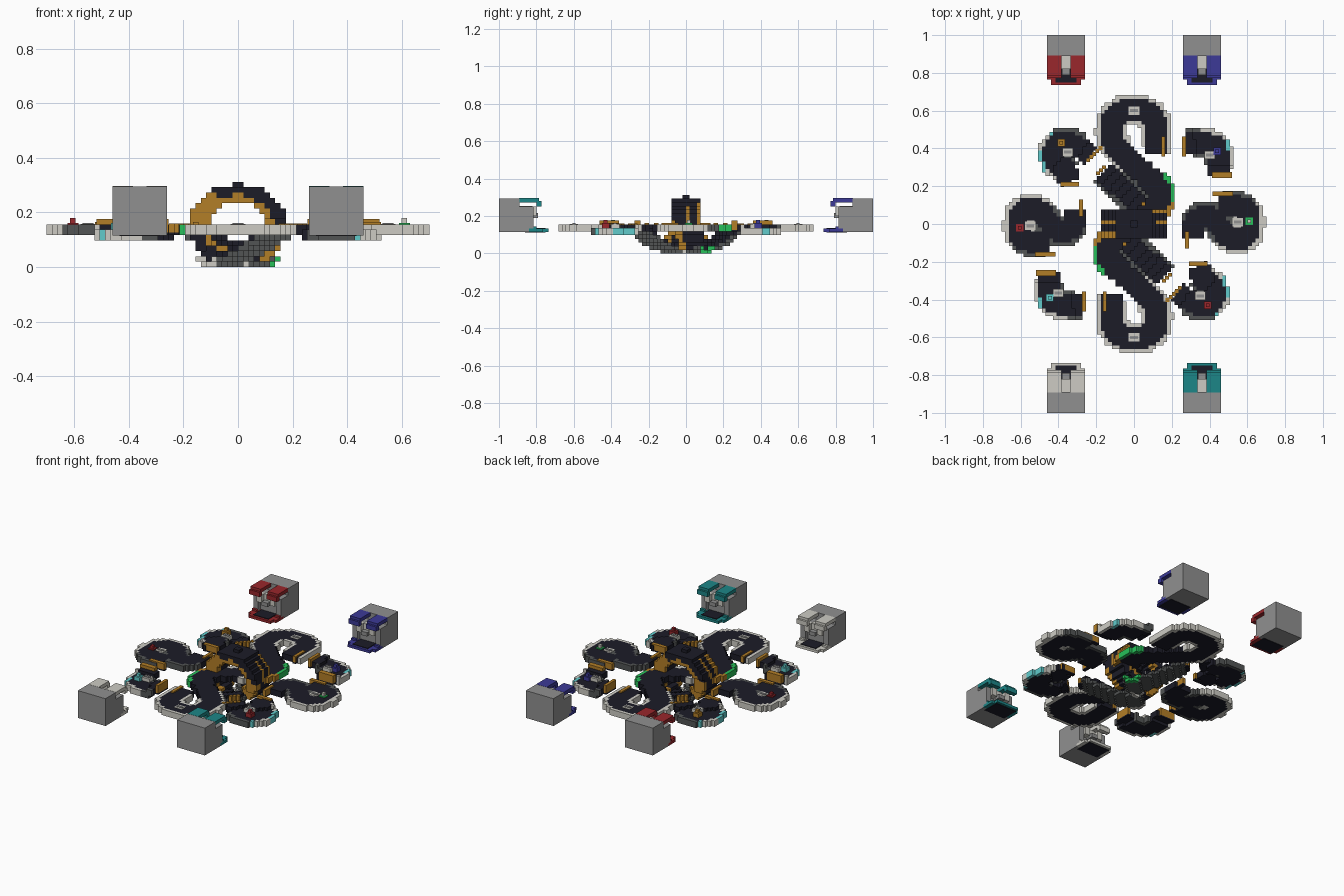
import bpy, bmesh, math
from mathutils import Vector

old = bpy.data.objects.get("Cube")
if old:
    bpy.data.objects.remove(old)

H = 0.0195  # block size
COLOURS = {
    "asphalt": (0.0115, 0.0115, 0.0205), "light_stone": (0.61, 0.60, 0.55),
    "dark_stone": (0.085, 0.09, 0.09), "gold": (0.45, 0.21, 0.02),
    "cyan": (0.12, 0.60, 0.60), "green": (0.02, 0.53, 0.10),
    "red": (0.32, 0.02, 0.025), "blue": (0.045, 0.042, 0.31),
    "teal": (0.012, 0.24, 0.245), "mid_grey": (0.28, 0.28, 0.28)}
NAMES = list(COLOURS)
MATS = []
for name, rgb in COLOURS.items():
    m = bpy.data.materials.new(name)
    m.use_nodes = True
    m.diffuse_color = (*rgb, 1)
    m.node_tree.nodes["Principled BSDF"].inputs["Base Color"].default_value = (*rgb, 1)
    MATS.append(m)


def finish(name, bm):
    me = bpy.data.meshes.new(name)
    bm.to_mesh(me)
    bm.free()
    for m in MATS:
        me.materials.append(m)
    ob = bpy.data.objects.new(name, me)
    bpy.context.collection.objects.link(ob)


def boxes(name, items):
    """Boxes given as (corner, opposite corner, colour)."""
    bm = bmesh.new()
    for lo, hi, col in items:
        a, b = Vector(lo), Vector(hi)
        made = bmesh.ops.create_cube(bm, size=1)["verts"]
        for v in made:
            v.co = (a + b) / 2 + v.co * Vector([abs(k) for k in b - a])
        for f in {f for v in made for f in v.link_faces}:
            f.material_index = NAMES.index(col)
    finish(name, bm)


def blocks(name, cells):
    """Skin of a set of grid blocks, hidden faces left out."""
    bm = bmesh.new()
    seen = {}
    for c, col in cells.items():
        for axis in range(3):
            for d in (0, 1):
                n = list(c)
                n[axis] += 2 * d - 1
                if tuple(n) in cells:
                    continue
                ring = []
                for u, v in ((0, 0), (1, 0), (1, 1), (0, 1)):
                    p = list(c)
                    p[axis] += d
                    p[(axis + 1) % 3] += u
                    p[(axis + 2) % 3] += v
                    p = tuple(p)
                    if p not in seen:
                        seen[p] = bm.verts.new([k * H for k in p])
                    ring.append(seen[p])
                f = bm.faces.new(ring if d else ring[::-1])
                f.material_index = NAMES.index(col)
    finish(name, bm)


def cell(p):
    return (math.floor(p.x / H), math.floor(p.y / H), max(0, round(p.z / H)))


def curve(pts, n=30):
    """Smooth path through the points."""
    p = [Vector(q) for q in pts]
    p = [2 * p[0] - p[1]] + p + [2 * p[-1] - p[-2]]
    out = []
    for a, b, c, d in zip(p, p[1:], p[2:], p[3:]):
        for i in range(n):
            t = i / n
            out.append(0.5 * (2 * b + (c - a) * t + (2 * a - 5 * b + 4 * c - d) * t * t
                              + (3 * b - a - 3 * c + d) * t ** 3))
    return out + [p[-2]]


def road(name, pts, half, base, spans, sign):
    """Block road; spans are walls as (side, start, end, colour)."""
    path = curve([(sign * x, sign * y, z) for x, y, z in pts])
    cells, steps = {}, 14
    frames = []
    for i, p in enumerate(path):
        t = path[min(i + 1, len(path) - 1)] - path[max(i - 1, 0)]
        frames.append((p, Vector((-t.y, t.x, 0)).normalized(), i / (len(path) - 1)))
    bed = [cell(p + side * half * k / steps) for p, side, t in frames
           for k in range(-steps, steps + 1)]
    for x, y, z in bed:
        cells[x, y, z + 1] = "asphalt"
    for c in bed:
        cells.setdefault(c, base)
    for p, side, t in frames:
        for s, t0, t1, col in spans:
            if t0 <= t <= t1:
                for extra in (0.005, 0.013, 0.021):
                    x, y, z = cell(p + side * s * (half + extra))
                    cells.setdefault((x, y, z), col)
                    if base == "asphalt":
                        cells.setdefault((x, y, z + 1), col)
    blocks(name, cells)


Z, L = 0.117, 0.098  # normal and lowered road levels


def flat(pts, z=Z):
    return [(x, y, z) for x, y in pts]


hook = flat([(.11, .38), (.115, .52), (.075, .585), (0, .605), (-.08, .585), (-.12, .52),
             (-.11, .43), (0, .32), (.1, .22), (.135, .17), (.11, .08), (0, 0)])
ramp = [(-.15, .27, Z), (-.1, .22, .085), (-.03, .155, .04), (.04, .09, .01), (.09, .04, .01)]
side_loop = flat([(.46, .105), (.56, .09), (.61, .045), (.61, -.04), (.56, -.08), (.49, -.06),
                  (.42, .03), (.36, .04), (.32, .0), (.31, -.07)])
curl = [(-.34, .23, Z), (-.37, .29, Z)] + flat([(-.42, .34), (-.42, .40), (-.37, .435),
                                               (-.30, .41)], L) + [(-.235, .365, Z)]
bend = [(.28, .42, Z)] + flat([(.36, .43), (.425, .41), (.45, .35)], L) + [(.455, .27, Z)]
lt, dk, tar = "light_stone", "dark_stone", "asphalt"
for sign, tag in ((1, "back"), (-1, "front")):
    foot = "green" if sign > 0 else lt
    for name, pts, half, base, spans in (
            ("long_hook", hook, .05, tar, [(-1, 0, .62, lt), (1, .02, .58, lt),
                                           (1, .73, .86, "green"), (1, .86, .92, "gold"),
                                           (1, .92, 1, lt)]),
            ("loop_ramp", ramp, .046, dk, [(-1, 0, .85, dk), (1, 0, .7, dk),
                                           (1, .7, 1, foot), (-1, .85, 1, lt)]),
            ("side_loop", side_loop, .046, tar, [(1, 0, .16, dk), (1, .16, .56, lt),
                                                 (-1, .1, .5, lt), (-1, .55, .9, dk),
                                                 (1, .56, .8, dk)]),
            ("corner_curl", curl, .046, tar, [(1, .1, .3, lt), (1, .3, .42, "cyan"),
                                              (1, .42, .55, lt), (1, .55, .6, "cyan"),
                                              (1, .6, .85, dk), (-1, .15, .8, dk)]),
            ("corner_bend", bend, .046, tar, [(1, .05, .2, dk), (1, .2, .5, lt),
                                              (1, .5, .64, "cyan"), (1, .64, .9, lt),
                                              (-1, .1, .8, dk)])):
        road(f"{name}_{tag}", pts, half, base, spans, sign)

# Upright loop in the middle, gold along its edges
cells = {}
for i in range(361):
    t = i / 360
    a = math.radians(242 - 304 * t)
    c, s = math.cos(a), math.sin(a)
    mid = Vector((0, 0.05 * (2 * t - 1) ** 3, 0.14))
    for k in range(-14, 15):
        for r in (.098, .107, .116, .125, .134, .142):
            rim = abs(k) > 9 and r < .115
            kerb = abs(c) > .55 and k * c * s > 0 and abs(k) > 10
            seam = abs(c) > .6 and 0 < s < .75 and abs(k) < 3 and r > .13
            cells.setdefault(cell(mid + Vector((c * r * 1.18, .064 * k / 14, s * r))),
                             "gold" if rim or kerb or seam else tar)
for x in (-1, 0):
    for y in (-1, 0):
        cells[x, y, 15] = tar
blocks("upright_loop", cells)

# Gold barriers on dark footings at the road ends: x, y, half sizes, top
barriers = []


def barrier(x, y, w, d, top):
    for s in (1, -1):
        barriers.append(((s * x - w, s * y - d, .117), (s * x + w, s * y + d, .126), tar))
        barriers.append(((s * x - w, s * y - d, .126), (s * x + w, s * y + d, top), "gold"))


for spot in ((.155, .41, .01, .052, .164), (.47, .16, .055, .012, .164),
             (.465, .26, .053, .016, .176), (-.34, .21, .05, .012, .164),
             (.28, -.085, .01, .045, .164), (.265, .41, .01, .052, .176)):
    barrier(*spot)
for cx, cy, n in ((-.21, .37, 2), (-.175, .285, 1)):
    for k in range(-n, n + 1):
        barrier(cx + .016 * k, cy + .016 * k, .01, .01, .16)
boxes("end_barriers", barriers)

# Small stands and markers inside the curves
markers = []
for x, y, col in ((-.605, -.02, "red"), (.39, -.43, "red"), (.44, .385, "blue"),
                  (-.445, -.39, "cyan"), (.61, .015, "green"), (-.385, .43, "gold")):
    markers.append(((x - .02, y - .02, .13), (x + .02, y + .02, .162), col))
    cap = lt if col == "green" else col
    markers.append(((x - .01, y - .01, .162), (x + .01, y + .01, .18), cap))
for s in (1, -1):
    for x, y in ((0, .6), (.55, .01), (-.35, .38), (.40, .365)):
        x, y = s * x, s * y
        markers.append(((x - .028, y - .022, .12), (x + .028, y + .022, .158), lt))
        markers.append(((x - .02, y - .008, .158), (x + .02, y + .008, .162), "mid_grey"))
boxes("stands", markers)

# Four corner garages, open towards the middle
for sx, sy, trim, name in ((-1, 1, "red", "back_right"), (1, 1, "blue", "back_left"),
                           (-1, -1, lt, "front_right"), (1, -1, "teal", "front_left")):
    parts = []

    def add(x0, x1, y0, y1, z0, z1, col):
        cx = sx * .36
        parts.append(((cx + x0, sy * y0, z0), (cx + x1, sy * y1, z1), col))

    add(-.1, .1, .89, 1, .116, .295, "mid_grey")
    add(-.1, .1, .84, .89, .116, .25, "mid_grey")
    add(-.025, .025, .82, .889, .20, .254, lt)
    add(-.022, .022, .79, .84, .19, .215, "mid_grey")
    add(-.1, .1, .765, .84, .116, .133, trim)
    add(-.08, .08, .735, .765, .116, .133, trim)
    add(-.055, .055, .75, .835, .133, .137, tar)
    add(-.075, .075, .75, .86, .113, .116, tar)
    for s in (-1, 1):
        lo, hi = sorted((s * .025, s * .1))
        add(lo, hi, .785, .892, .273, .296, trim)
        add(lo, hi, .772, .80, .25, .28, trim)
        lo, hi = sorted((s * .065, s * .1))
        add(lo, hi, .815, .84, .133, .25, "mid_grey")
        add(lo, hi, .80, .815, .133, .145, trim)
        lo, hi = sorted((s * .03, s * .065))
        add(lo, hi, .80, .84, .20, .25, lt)
    boxes(f"garage_{name}", parts)
